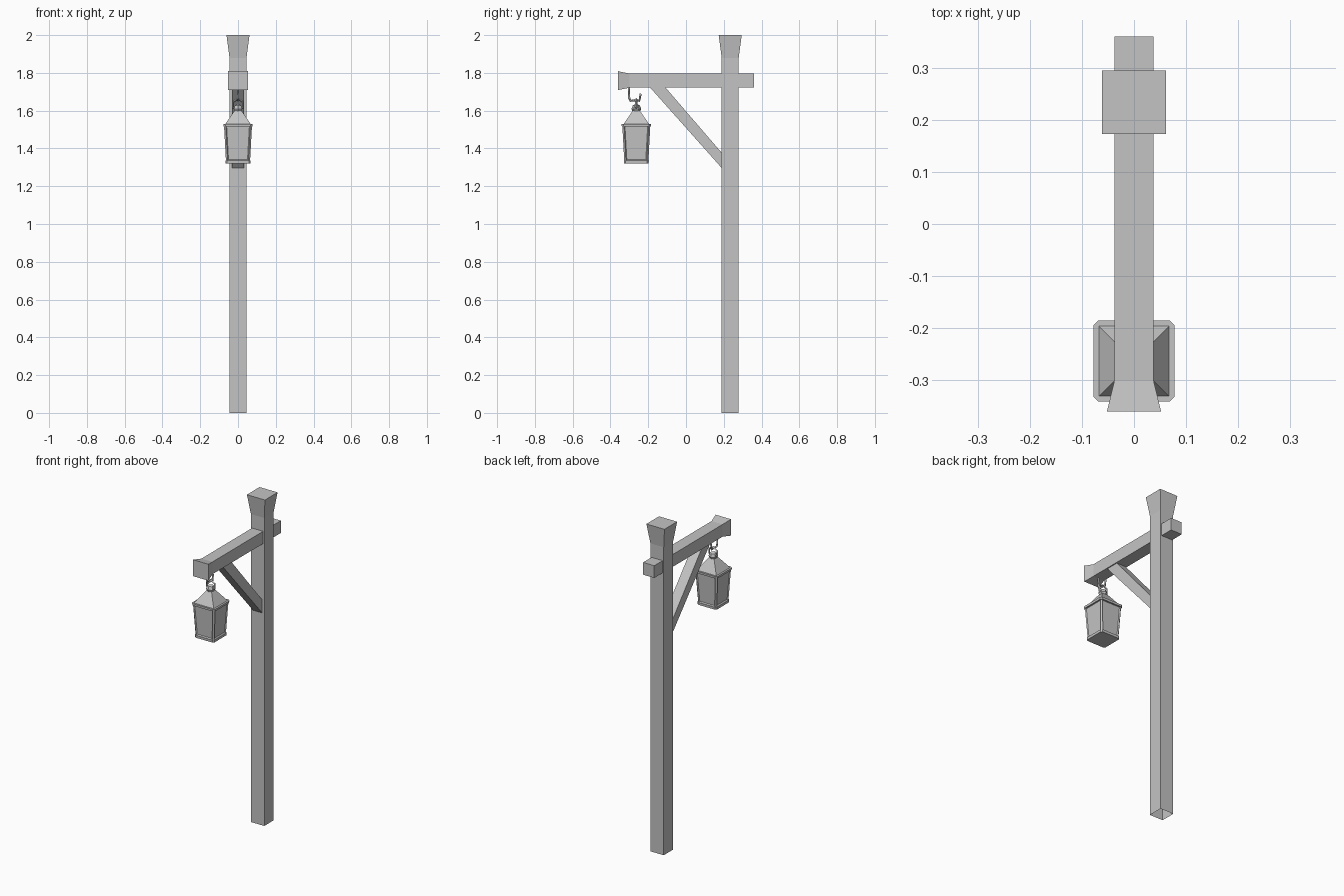
import bpy, bmesh, math
from mathutils import Vector

cube = bpy.data.objects.get("Cube")
if cube:
    bpy.data.objects.remove(cube, do_unlink=True)

grey = bpy.data.materials.new("plain grey")
grey.use_nodes = True
COLOUR = (0.55, 0.55, 0.55, 1)
grey.diffuse_color = COLOUR
grey.node_tree.nodes["Principled BSDF"].inputs["Base Color"].default_value = COLOUR


def loft(name, sections, cap_start=True, panel=None):
    """Join matching rings of points; panel = (inset, depth, min_area) sinks big faces."""
    bm = bmesh.new()
    rings = [[bm.verts.new(p) for p in s] for s in sections]
    n = len(rings[0])
    sides = [bm.faces.new((a[i], a[(i + 1) % n], b[(i + 1) % n], b[i]))
             for a, b in zip(rings, rings[1:]) for i in range(n)]
    if cap_start:
        bm.faces.new(rings[0][::-1])
    bm.faces.new(rings[-1])
    bmesh.ops.recalc_face_normals(bm, faces=bm.faces)
    if panel:
        big = [f for f in sides if f.calc_area() > panel[2]]
        bmesh.ops.inset_individual(bm, faces=big, thickness=panel[0], depth=panel[1])
    mesh = bpy.data.meshes.new(name)
    bm.to_mesh(mesh)
    bm.free()
    mesh.materials.append(grey)
    obj = bpy.data.objects.new(name, mesh)
    bpy.context.collection.objects.link(obj)
    return obj


def square(h, z, y, c=0):
    """Horizontal square of half width h, corners cut by c."""
    if c:
        k = h - c
        pts = [(-k, -h), (k, -h), (h, -k), (h, k), (k, h), (-k, h), (-h, k), (-h, -k)]
    else:
        pts = [(-h, -h), (h, -h), (h, h), (-h, h)]
    return [(px, y + py, z) for px, py in pts]


def upright(w, h, y, z):
    """Upright rectangle facing along y."""
    return [(-w, y, z - h), (w, y, z - h), (w, y, z + h), (-w, y, z + h)]


# Post with flared head, hollow at the foot
POST_Y = 0.234
loft("post", [square(0.045, 0, POST_Y), square(0.045, 1.88, POST_Y),
              square(0.061, 2, POST_Y)], cap_start=False)

# Cross beam with flared front end
loft("beam", [upright(0.0375, 0.0375, 0.36, 1.759), upright(0.0375, 0.0375, -0.3, 1.759),
              upright(0.052, 0.05, -0.36, 1.759)])

# Diagonal brace
brace = [(0.195, 1.29), (0.195, 1.37), (-0.115, 1.73), (-0.197, 1.73)]
loft("brace", [[(x, y, z) for y, z in brace] for x in (-0.031, 0.031)])

# Lantern
LY = -0.263
loft("lantern_base", [square(0.065, 1.32, LY, 0.008), square(0.066, 1.335, LY, 0.008)])
loft("lantern_body", [square(0.064, 1.335, LY, 0.009), square(0.074, 1.52, LY, 0.009)],
     panel=(0.007, -0.006, 0.01))
loft("lantern_rim", [square(0.077, 1.517, LY, 0.01), square(0.078, 1.53, LY, 0.01)])
loft("lantern_roof", [square(0.067, 1.53, LY), square(0.024, 1.592, LY),
                      square(0.018, 1.6, LY)])

# Finial and hanging ring
bpy.ops.mesh.primitive_uv_sphere_add(segments=6, ring_count=4, radius=0.026,
                                     location=(0, LY, 1.61))
finial = bpy.context.object
finial.name = "lantern_finial"
finial.data.materials.append(grey)
bpy.ops.mesh.primitive_torus_add(major_segments=6, minor_segments=4, major_radius=0.03,
                                 minor_radius=0.006, location=(0, LY, 1.632),
                                 rotation=(math.pi / 2, math.pi / 6, 0))
ring = bpy.context.object
ring.name = "hanging_ring"
ring.data.materials.append(grey)

# Hook under the beam
curve = bpy.data.curves.new("hook", "CURVE")
curve.dimensions = "3D"
curve.bevel_depth = 0.006
curve.bevel_resolution = 0
curve.use_fill_caps = True
path = [(-0.302, 1.73), (-0.302, 1.67), (-0.294, 1.652), (-0.265, 1.656),
        (-0.247, 1.652), (-0.24, 1.69)]
spline = curve.splines.new("POLY")
spline.points.add(len(path) - 1)
for point, (y, z) in zip(spline.points, path):
    point.co = (0, y, z, 1)
curve.materials.append(grey)
hook = bpy.data.objects.new("hook", curve)
bpy.context.collection.objects.link(hook)
bpy.ops.object.select_all(action="DESELECT")
hook.select_set(True)
bpy.context.view_layer.objects.active = hook
bpy.ops.object.convert(target="MESH")
